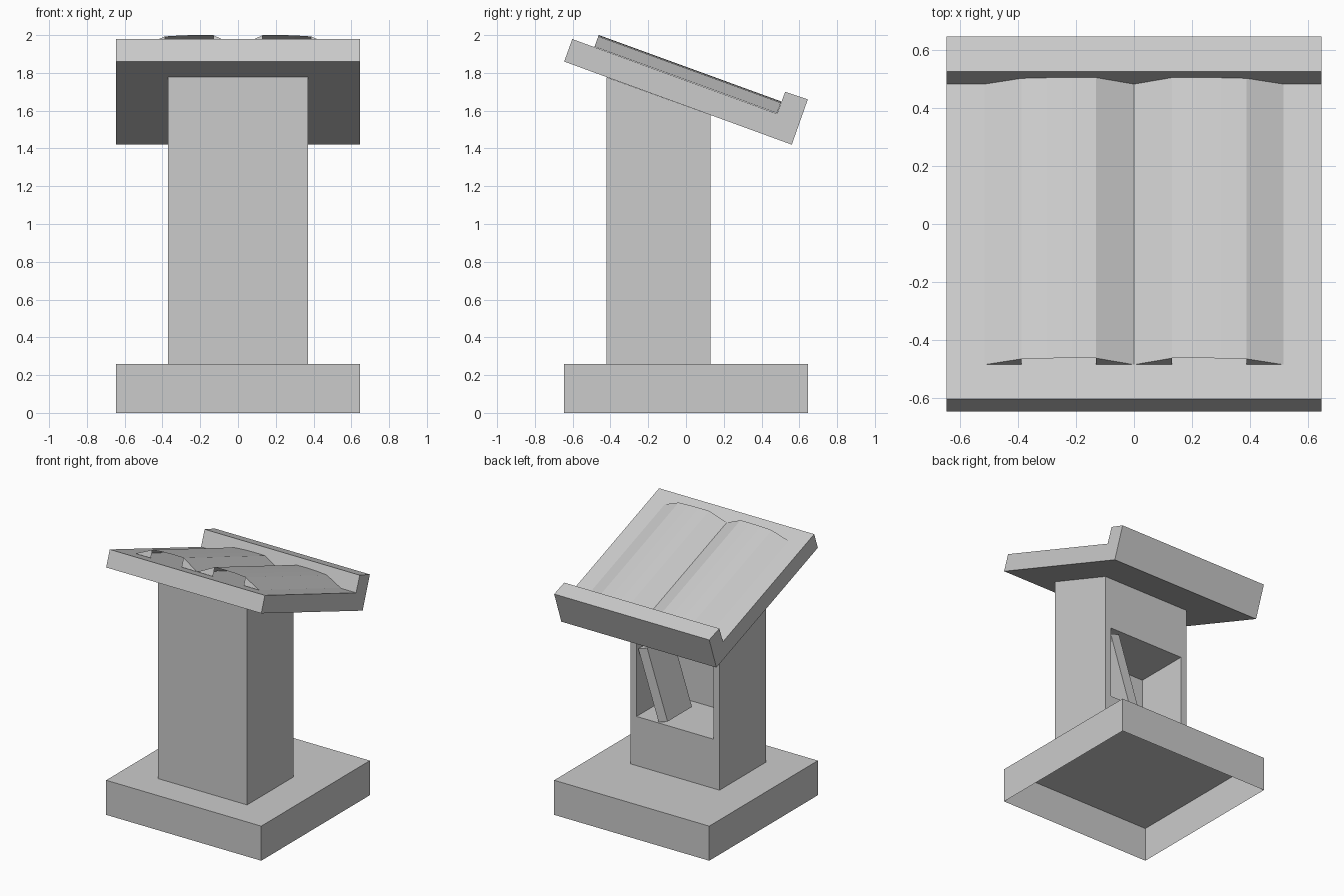
import bpy, bmesh
from math import radians
from mathutils import Matrix, Vector

if "Cube" in bpy.data.objects:
    bpy.data.objects.remove(bpy.data.objects["Cube"])


def finish(name, bm, recalc=True):
    if recalc:
        bmesh.ops.recalc_face_normals(bm, faces=bm.faces)
    me = bpy.data.meshes.new(name)
    bm.to_mesh(me)
    bm.free()
    ob = bpy.data.objects.new(name, me)
    bpy.context.collection.objects.link(ob)
    return ob


def box(name, lo, hi, open_bottom=False, matrix=Matrix()):
    bm = bmesh.new()
    bmesh.ops.create_cube(bm, size=1)
    lo, hi = Vector(lo), Vector(hi)
    for v in bm.verts:
        v.co = Vector([(lo[i] + hi[i]) / 2 + v.co[i] * (hi[i] - lo[i]) for i in range(3)])
    if open_bottom:
        bottom = [f for f in bm.faces if f.normal.z < -0.9]
        bmesh.ops.delete(bm, geom=bottom, context='FACES_ONLY')
    bm.transform(matrix)
    return finish(name, bm, recalc=not open_bottom)


def prism(name, profile, half):
    """Extrude a side profile of (y, z) points across x."""
    bm = bmesh.new()
    face = bm.faces.new([bm.verts.new((-half, y, z)) for y, z in profile])
    ext = bmesh.ops.extrude_face_region(bm, geom=[face])['geom']
    bmesh.ops.translate(bm, vec=(2 * half, 0, 0),
                        verts=[g for g in ext if isinstance(g, bmesh.types.BMVert)])
    return finish(name, bm)


# Plinth, open underneath
box("base", (-0.645, -0.645, 0), (0.645, 0.645, 0.26), open_bottom=True)

# Column with sloped top and a shelf niche cut into the back
column = prism("column", [(-0.42, 0.26), (0.13, 0.26), (0.13, 1.577), (-0.42, 1.777)], 0.37)
cutter = box("niche_cutter", (-0.32, -0.29, 0.63), (0.32, 0.3, 1.18))
cutter.hide_render = True
cutter.hide_viewport = True
cut = column.modifiers.new("niche", 'BOOLEAN')
cut.operation = 'DIFFERENCE'
cut.solver = 'EXACT'
cut.object = cutter

# Book leaning in the niche
lean = Matrix.Translation((0.143, 0, 0.63)) @ Matrix.Rotation(radians(18.5), 4, 'Y')
box("leaning_book", (-0.078, -0.17, 0), (0, 0.12, 0.535), matrix=lean)

# Sloped reading top with a lip at the low edge
prism("reading_top", [(-0.645, 1.86), (0.56, 1.42), (0.645, 1.66), (0.525, 1.70),
                      (0.482, 1.584), (-0.602, 1.979)], 0.645)

# Open book: thin arched pages, mirrored about the spine
section = [(0, 0.002), (0.13, 0.067), (0.215, 0.068), (0.30, 0.066),
           (0.387, 0.060), (0.515, 0.002)]
slope = Matrix.Translation((0, -0.485, 1.9365)) @ Matrix.Rotation(radians(-20), 4, 'X')
length = 1.028
bm = bmesh.new()
for s in (1, -1):
    near = [bm.verts.new((s * x, 0, h)) for x, h in section]
    far = [bm.verts.new((s * x, length, h)) for x, h in section]
    for i in range(len(section) - 1):
        quad = [near[i], near[i + 1], far[i + 1], far[i]]
        bm.faces.new(quad[::s])
    # Small end triangles beside the open middle
    for edge, top in ((0, 1), (5, 4)):
        foot = bm.verts.new((near[top].co.x, 0, 0.002))
        tri = [near[edge], foot, near[top]]
        bm.faces.new(tri[::s if edge == 0 else -s])
bm.transform(slope)
finish("open_book", bm, recalc=False)
